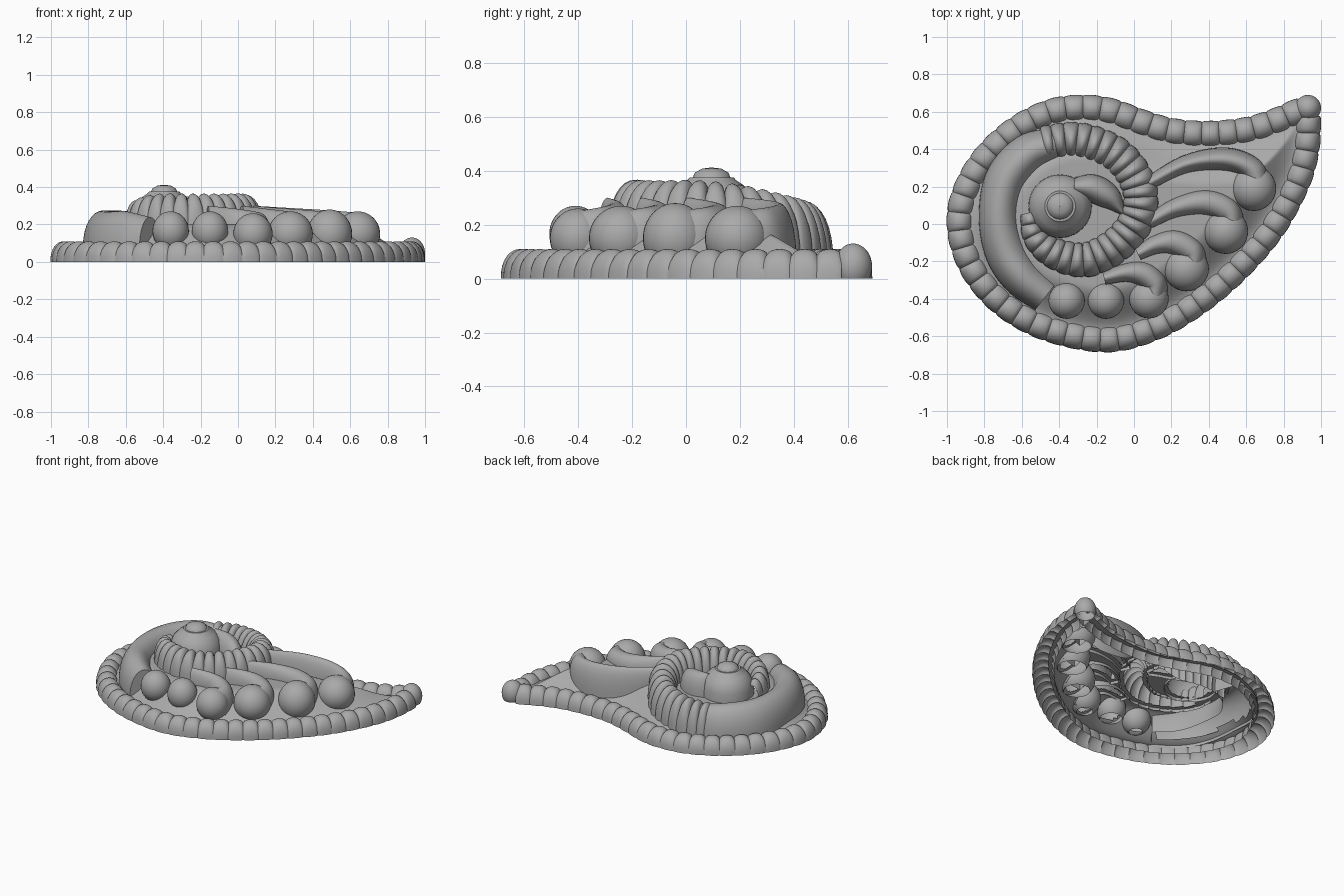
import bpy, bmesh, math
from mathutils import Vector

if "Cube" in bpy.data.objects:
    bpy.data.objects.remove(bpy.data.objects["Cube"])

grey = bpy.data.materials.new("plain_grey")
grey.use_nodes = True
grey.diffuse_color = (.4, .4, .4, 1)
grey.node_tree.nodes["Principled BSDF"].inputs["Base Color"].default_value = (.4, .4, .4, 1)

footprints = []      # (centre, radius, half height) inside the raised parts, where the floor is open


def finish(name, bm, angle=40):
    mesh = bpy.data.meshes.new(name)
    bm.to_mesh(mesh)
    bm.free()
    mesh.materials.append(grey)
    obj = bpy.data.objects.new(name, mesh)
    bpy.context.collection.objects.link(obj)
    bpy.ops.object.select_all(action='DESELECT')
    obj.select_set(True)
    bpy.context.view_layer.objects.active = obj
    bpy.ops.object.shade_smooth_by_angle(angle=math.radians(angle))


def smooth_path(points, count):
    """Catmull-Rom path through the points, sampled evenly by length in x and y."""
    p = [Vector(q) for q in points]
    p = [p[0] * 2 - p[1]] + p + [p[-1] * 2 - p[-2]]
    dense = []
    for a, b, c, d in zip(p, p[1:], p[2:], p[3:]):
        for k in range(40):
            t = k / 40
            dense.append((b * 2 + (c - a) * t + (a * 2 - b * 5 + c * 4 - d) * t ** 2
                          + (b * 3 - a - c * 3 + d) * t ** 3) / 2)
    dense.append(p[-2])
    lengths = [0]
    for a, b in zip(dense, dense[1:]):
        lengths.append(lengths[-1] + (b - a).xy.length)
    path, k = [], 0
    for i in range(count + 1):
        goal = lengths[-1] * i / count
        while k < len(dense) - 2 and lengths[k + 1] < goal:
            k += 1
        f = (goal - lengths[k]) / (lengths[k + 1] - lengths[k])
        path.append(dense[k].lerp(dense[k + 1], f))
    return path


# Centre line of the border, from the tip round and back to the tip
outline = [(.9, .61), (.75, .545), (.6, .5), (.4, .48), (.2, .495), (.03, .545),
           (-.12, .6), (-.27, .62), (-.45, .595), (-.65, .49), (-.82, .32),
           (-.92, .11), (-.92, -.08), (-.84, -.27), (-.68, -.44), (-.45, -.56),
           (-.15, -.615), (.1, -.555), (.33, -.425), (.55, -.24), (.74, -.02),
           (.87, .22), (.92, .4), (.93, .58)]
border = [(x, y, .072, .11) for x, y in outline]
rim = [q.xy for q in smooth_path(border, 280)]


def floor_height(p):
    """The floor climbs inward from the border and levels off."""
    t = (min((p - q).length for q in rim) - .04) / .24
    t = min(1, max(0, t))
    return .06 + .14 * t * t * (3 - 2 * t)


def sweep(name, points, beads=0, cap=False, on_ground=False):
    """Hollow arched band along points of (x, y, half width, crest height)."""
    count = beads * 10 if beads else 48
    path = smooth_path(points, count)
    bm = bmesh.new()
    rows = []
    for i, q in enumerate(path):
        along = (path[min(i + 1, count)] - path[max(i - 1, 0)]).xy.normalized()
        side = Vector((-along.y, along.x)) * q[2]
        groove = (1 - abs(math.sin(math.pi * i / 10)) ** .5) if beads else 0
        base = 0
        if not on_ground:
            base = min(floor_height(q.xy + side), floor_height(q.xy - side)) - .02
            if count * .08 < i < count * .92:
                footprints.append((Vector((q.x, q.y, 0)), max(.001, q[2] * .9 - .025), 9))
        row = []
        for j in range(17):
            a = math.pi * j / 16
            xy = q.xy + side * (1 - .09 * groove) * math.cos(a)
            rise = (q[3] - base) * (1 - .2 * groove) * max(0, math.sin(a)) ** .85
            row.append(bm.verts.new((xy.x, xy.y, base + rise)))
        rows.append(row)
    for r, n in zip(rows, rows[1:]):
        for j in range(16):
            bm.faces.new((r[j], r[j + 1], n[j + 1], n[j]))
    if cap:
        bm.faces.new(rows[0][::-1])
        bm.faces.new(rows[-1])
    finish(name, bm)


def bead(name, x, y, radius, top, middle, on_ground=False):
    """Rounded bead, open below the floor or the ground."""
    around = [Vector((x, y)) + Vector((math.cos(a), math.sin(a))) * radius * .8 for a in range(7)]
    cut = 0 if on_ground else min(floor_height(p) for p in around) - .01
    bm = bmesh.new()
    bmesh.ops.create_uvsphere(bm, u_segments=32, v_segments=20, radius=1)
    for v in bm.verts:
        v.co = (x + v.co.x * radius, y + v.co.y * radius, middle + v.co.z * (top - middle))
    bmesh.ops.bisect_plane(bm, geom=bm.verts[:] + bm.edges[:] + bm.faces[:],
                           plane_co=(0, 0, cut), plane_no=(0, 0, 1), clear_inner=True)
    if not on_ground:
        footprints.append((Vector((x, y, middle)), radius * .8, (top - middle) * .8))
    finish(name, bm)


# Beaded outer border and the knob at its tip
sweep("border_beads", border, beads=54, on_ground=True)
bead("tip_knob", .93, .62, .07, .13, .045, on_ground=True)

# Smooth crescent on the outer turn of the spiral
sweep("crescent", [(-.42, .43, .09, .25), (-.57, .37, .11, .27), (-.685, .23, .115, .275),
                   (-.72, .04, .11, .275), (-.685, -.14, .115, .27),
                   (-.6, -.28, .11, .27), (-.47, -.385, .095, .24)], cap=True)

# Ribbed spiral, rising as it turns inward
sweep("ribbed_spiral", [(-.49, .425, .1, .27), (-.3, .445, .1, .285), (-.1, .37, .1, .31),
                        (.02, .22, .095, .345), (.025, .05, .095, .365), (-.08, -.1, .095, .365),
                        (-.25, -.19, .095, .365), (-.42, -.16, .085, .365),
                        (-.53, -.07, .065, .34), (-.565, .06, .045, .3)], beads=26)

# Central dome with a stepped button on top
bm = bmesh.new()
profile = [(.17, .18), (.168, .26), (.15, .31), (.12, .345), (.09, .365), (.082, .375),
           (.07, .375), (.062, .393), (.035, .408), (.001, .412)]
verts = [bm.verts.new((r, 0, z)) for r, z in profile]
edges = [bm.edges.new(e) for e in zip(verts, verts[1:])]
bmesh.ops.spin(bm, geom=verts + edges, axis=(0, 0, 1), cent=(0, 0, 0), steps=40, angle=math.tau)
bmesh.ops.remove_doubles(bm, verts=bm.verts, dist=.0005)
bmesh.ops.recalc_face_normals(bm, faces=bm.faces)
if sum(f.normal.z for f in bm.faces) < 0:
    bmesh.ops.reverse_faces(bm, faces=bm.faces)
bmesh.ops.translate(bm, verts=bm.verts, vec=(-.395, .095, 0))
finish("center_dome", bm)
footprints.append((Vector((-.395, .095, 0)), .145, 9))

# Small leaf curling off the dome
sweep("center_leaf", [(-.32, .2, .05, .35), (-.22, .19, .075, .345),
                      (-.13, .14, .065, .32), (-.06, .06, .015, .26)])

# Curls with round heads: (x, y, radius, top) and the path of the tail
curls = [((.64, .19, .12, .27), [(.08, .22), (.28, .32), (.48, .345), (.62, .3), (.67, .21)]),
         ((.49, -.04, .12, .28), [(.08, .01), (.22, .085), (.38, .115), (.5, .07), (.53, -.02)]),
         ((.28, -.24, .12, .27), [(.02, -.16), (.12, -.11), (.22, -.1), (.31, -.15), (.32, -.23)]),
         ((.08, -.4, .105, .26), [(-.16, -.29), (-.04, -.26), (.05, -.27), (.11, -.32), (.11, -.39)])]
for n, (head, tail) in enumerate(curls, 1):
    bead(f"curl_head_{n}", *head, .15)
    sweep(f"curl_tail_{n}", [(x, y, .035 + .015 * min(k, 2), .3 - .012 * k)
                             for k, (x, y) in enumerate(tail)], cap=True)

# Two plain beads that close the row
for n, x in enumerate((-.15, -.36), 1):
    bead(f"round_bead_{n}", x, -.41, .097, .27, .165)

# Floor sheet, climbing inward and open beneath the hollow parts
bm = bmesh.new()
middle = Vector((.1, .05))
rows = []
for k in range(1, 46):
    spots = [middle + (q - middle) * (1 - .035 / (q - middle).length) * k / 45 for q in rim]
    rows.append([bm.verts.new((p.x, p.y, floor_height(p))) for p in spots])


def is_open(face):
    c = face.calc_center_median()
    for centre, radius, height in footprints:
        d = c - centre
        if (d.x ** 2 + d.y ** 2) / radius ** 2 + (d.z / height) ** 2 < 1:
            return True
    return False


for r, n in zip(rows, rows[1:]):
    for i in range(len(rim)):
        j = (i + 1) % len(rim)
        bm.faces.new((r[i], n[i], n[j], r[j]))
bm.faces.new(rows[0])
bmesh.ops.delete(bm, geom=[f for f in bm.faces if is_open(f)], context='FACES')
finish("floor", bm, 60)
